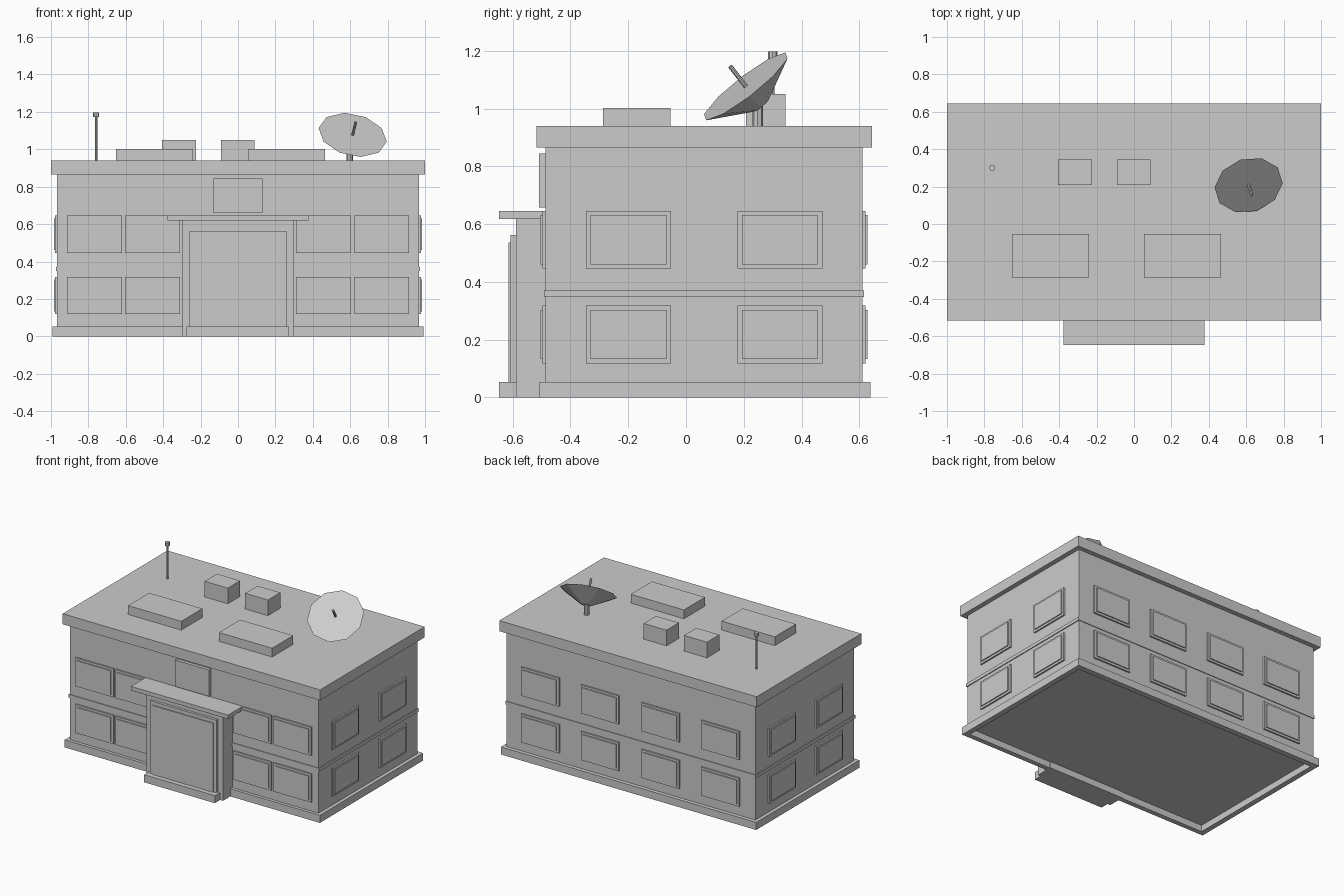
import bpy, bmesh, math
from mathutils import Vector, Matrix

if "Cube" in bpy.data.objects:
    bpy.data.objects.remove(bpy.data.objects["Cube"])

grey = bpy.data.materials.new("plain_grey")
grey.diffuse_color = (0.6, 0.6, 0.6, 1)
grey.use_nodes = True
grey.node_tree.nodes["Principled BSDF"].inputs["Base Color"].default_value = grey.diffuse_color


def finish(name, bm):
    bmesh.ops.recalc_face_normals(bm, faces=bm.faces)
    me = bpy.data.meshes.new(name)
    bm.to_mesh(me)
    bm.free()
    me.materials.append(grey)
    ob = bpy.data.objects.new(name, me)
    bpy.context.collection.objects.link(ob)
    return ob


def box(name, x, y, z):
    """Box from (min, max) pairs on each axis."""
    bm = bmesh.new()
    lo, hi = Vector((x[0], y[0], z[0])), Vector((x[1], y[1], z[1]))
    mat = Matrix.Translation((lo + hi) / 2) @ Matrix.Diagonal((hi - lo).to_4d())
    bmesh.ops.create_cube(bm, size=1, matrix=mat)
    return finish(name, bm)


def rod(name, start, end, r1, r2, sides):
    """Cone or cylinder between two points."""
    a, b = Vector(start), Vector(end)
    bm = bmesh.new()
    mat = Matrix.Translation((a + b) / 2) @ (b - a).to_track_quat('Z', 'Y').to_matrix().to_4x4()
    bmesh.ops.create_cone(bm, cap_ends=True, segments=sides, radius1=r1, radius2=r2,
                          depth=(b - a).length, matrix=mat)
    return finish(name, bm)


WX, Y0, Y1 = 0.967, -0.486, 0.611     # wall planes

# Main body, floor band and roof slab
box("walls", (-WX, WX), (Y0, Y1), (0.045, 0.88))
box("floor_band", (-0.973, 0.973), (-0.491, 0.616), (0.348, 0.371))
box("roof_slab", (-1, 1), (-0.517, 0.644), (0.866, 0.94))

# Plinth ring, open underneath
for s, side in ((-1, "left"), (1, "right")):
    box("plinth_" + side, sorted((s * 0.955, s * 0.992)), (-0.508, 0.638), (0, 0.053))
box("plinth_front", (-0.955, 0.955), (-0.508, -0.474), (0, 0.053))
box("plinth_back", (-0.955, 0.955), (0.599, 0.638), (0, 0.053))


# Windows: a thin frame with a smaller raised pane
def window(u, z, wall):
    for part, w, h, d in (("frame", 0.147, 0.1, 0.011), ("pane", 0.131, 0.085, 0.018)):
        span, height = (u - w, u + w), (z - h, z + h)
        name = f"{wall}_window_{part}"
        if wall == "front":
            box(name, span, (Y0 - d, Y0 + 0.01), height)
        elif wall == "back":
            box(name, span, (Y1 - 0.01, Y1 + d), height)
        elif wall == "right":
            box(name, (WX - 0.01, WX + d), span, height)
        else:
            box(name, (-WX - d, -WX + 0.01), span, height)


for z in (0.218, 0.546):
    for u in (-0.768, -0.457, 0.457, 0.768):
        window(u, z, "front")
    for u in (-0.7, -0.235, 0.235, 0.7):
        window(u, z, "back")
    for u in (-0.199, 0.325):
        window(u, z, "left")
        window(u, z, "right")

# Entrance: porch block, door, step, canopy and blank sign board
box("porch", (-0.298, 0.296), (-0.589, -0.47), (0, 0.62))
box("door_frame", (-0.26, 0.258), (-0.607, -0.58), (0.045, 0.562))
box("door", (-0.236, 0.234), (-0.614, -0.58), (0.045, 0.537))
box("step", (-0.276, 0.274), (-0.648, -0.5), (0, 0.053))
box("canopy", (-0.378, 0.376), (-0.648, -0.48), (0.618, 0.646))
box("sign_board", (-0.132, 0.13), (-0.509, -0.48), (0.658, 0.844))

# Rooftop units
for x in ((-0.653, -0.24), (0.053, 0.466)):
    box("low_roof_unit", x, (-0.287, -0.053), (0.93, 1.002))
for x in ((-0.405, -0.225), (-0.09, 0.087)):
    box("tall_roof_unit", x, (0.208, 0.345), (0.93, 1.05))

# Antenna mast
rod("antenna_mast", (-0.758, 0.3, 0.93), (-0.758, 0.3, 1.18), 0.007, 0.007, 8)
rod("antenna_tip", (-0.758, 0.3, 1.172), (-0.758, 0.3, 1.197), 0.016, 0.016, 8)

# Satellite dish: flat ten-sided face, tapered back, feed rod and post
centre = Vector((0.613, 0.207, 1.077))
n = Vector((0.19, -0.6, 0.77)).normalized()
rod("dish", centre - n * 0.085, centre, 0.035, 0.186, 10)
rod("dish_feed", centre - n * 0.01, centre + n * 0.09, 0.008, 0.008, 8)
rod("dish_post", (0.598, 0.248, 0.93), (0.598, 0.248, 1.02), 0.018, 0.018, 8)
